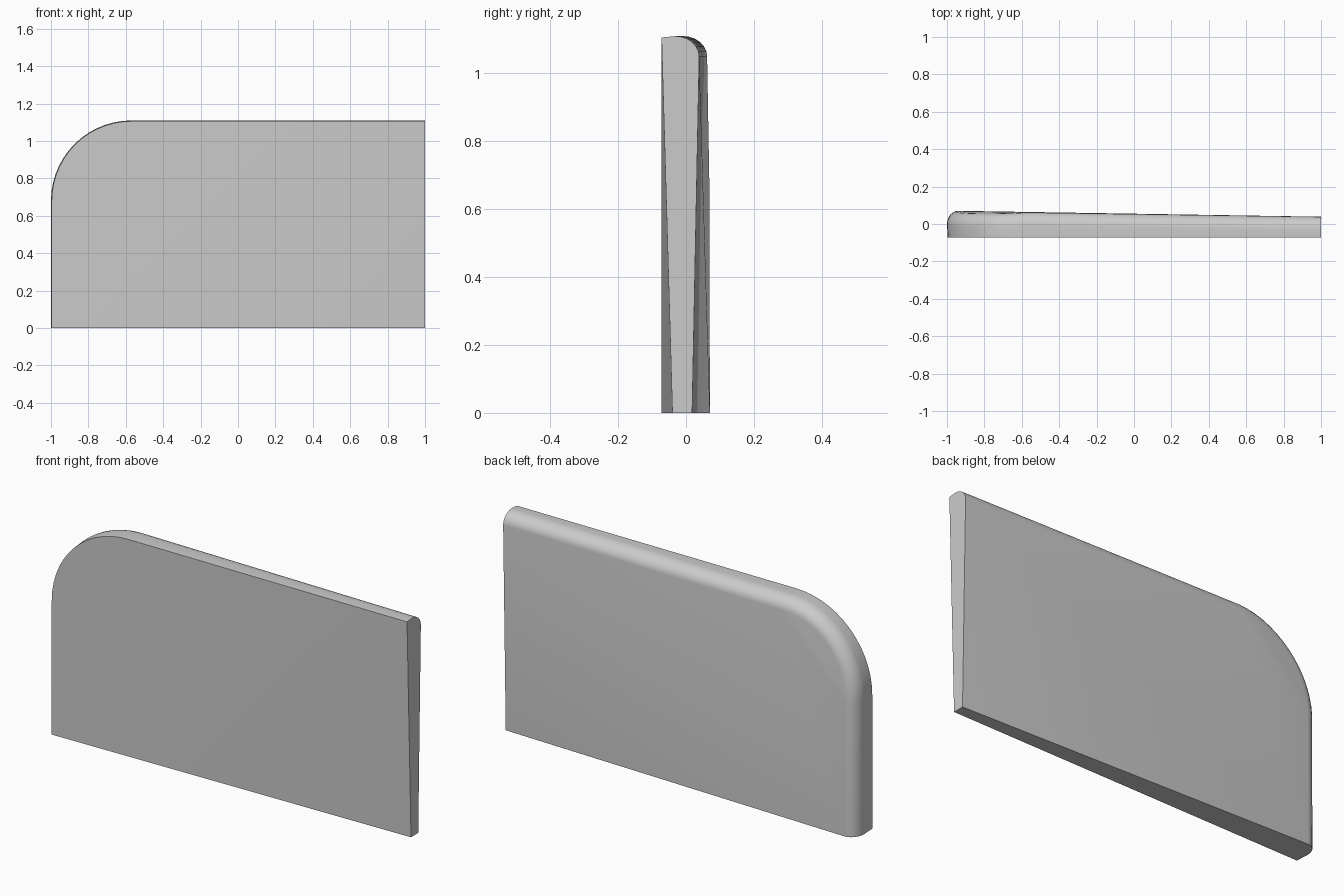
import bpy, bmesh, math

if "Cube" in bpy.data.objects:
    bpy.data.objects.remove(bpy.data.objects["Cube"])

H, R, N = 1.11, 0.43, 14          # height, corner radius, arc steps
CX, CZ = -1 + R, H - R            # corner centre


def back_y(x, z):
    # back surface: thick at the left, thinning to the right and the lower right
    u, v = (x + 1) / 2, z / H
    if u > v:
        y = 0.072 - 0.022 * (u - v) - 0.032 * v - 0.032 * (u - v)
    else:
        y = 0.072 - 0.032 * u - 0.004 * (v - u)
    # flattened facet behind the rounded corner
    beyond = ((CX - x) + (z - CZ)) - (R - 0.06)
    return y - 0.06 * max(0, beyond)


def outline(inset):
    # bottom left, up the side, round the corner, along the top
    r = R - inset
    pts = [(-1 + inset, 0)]
    for i in range(N + 1):
        a = math.pi - math.pi / 2 * i / N
        pts.append((CX + r * math.cos(a), CZ + r * math.sin(a)))
    pts.append((1, H - inset))
    return pts


bm = bmesh.new()

# edge band: front rim, slightly crowned wall, then the rounded back edge
rings = [[bm.verts.new((x, -0.072, z)) for x, z in outline(0.004)]]
back_rim = outline(0.06)
STEPS = 6
for k in range(STEPS + 1):
    a = math.pi / 2 * k / STEPS
    pts = outline(0.06 * (1 - math.cos(a)))
    rings.append([bm.verts.new((x, back_y(*b) - 0.07 * (1 - math.sin(a)), z))
                  for (x, z), b in zip(pts, back_rim)])
for lo, hi in zip(rings, rings[1:]):
    for i in range(len(lo) - 1):
        bm.faces.new((lo[i], lo[i + 1], hi[i + 1], hi[i]))

# lower right corner, tapered at the front and the back
front_br = bm.verts.new((1, -0.040, 0))
back_br = bm.verts.new((1, 0.018, 0))

# broad front and back faces
for ring, br in ((rings[0], front_br), (rings[-1], back_br)):
    bm.faces.new(ring[1:-1])
    bm.faces.new((ring[0], ring[1], ring[-2]))
    bm.faces.new((ring[0], ring[-2], ring[-1]))
    bm.faces.new((ring[0], ring[-1], br))

# flat bottom and right end
bm.faces.new([r[0] for r in rings] + [back_br, front_br])
bm.faces.new([r[-1] for r in rings] + [back_br, front_br])
bmesh.ops.recalc_face_normals(bm, faces=bm.faces[:])

mesh = bpy.data.meshes.new("rounded_panel")
bm.to_mesh(mesh)
bm.free()
panel = bpy.data.objects.new("rounded_panel", mesh)
bpy.context.collection.objects.link(panel)
bpy.context.view_layer.objects.active = panel
panel.select_set(True)
bpy.ops.object.shade_smooth_by_angle(angle=math.radians(30))
